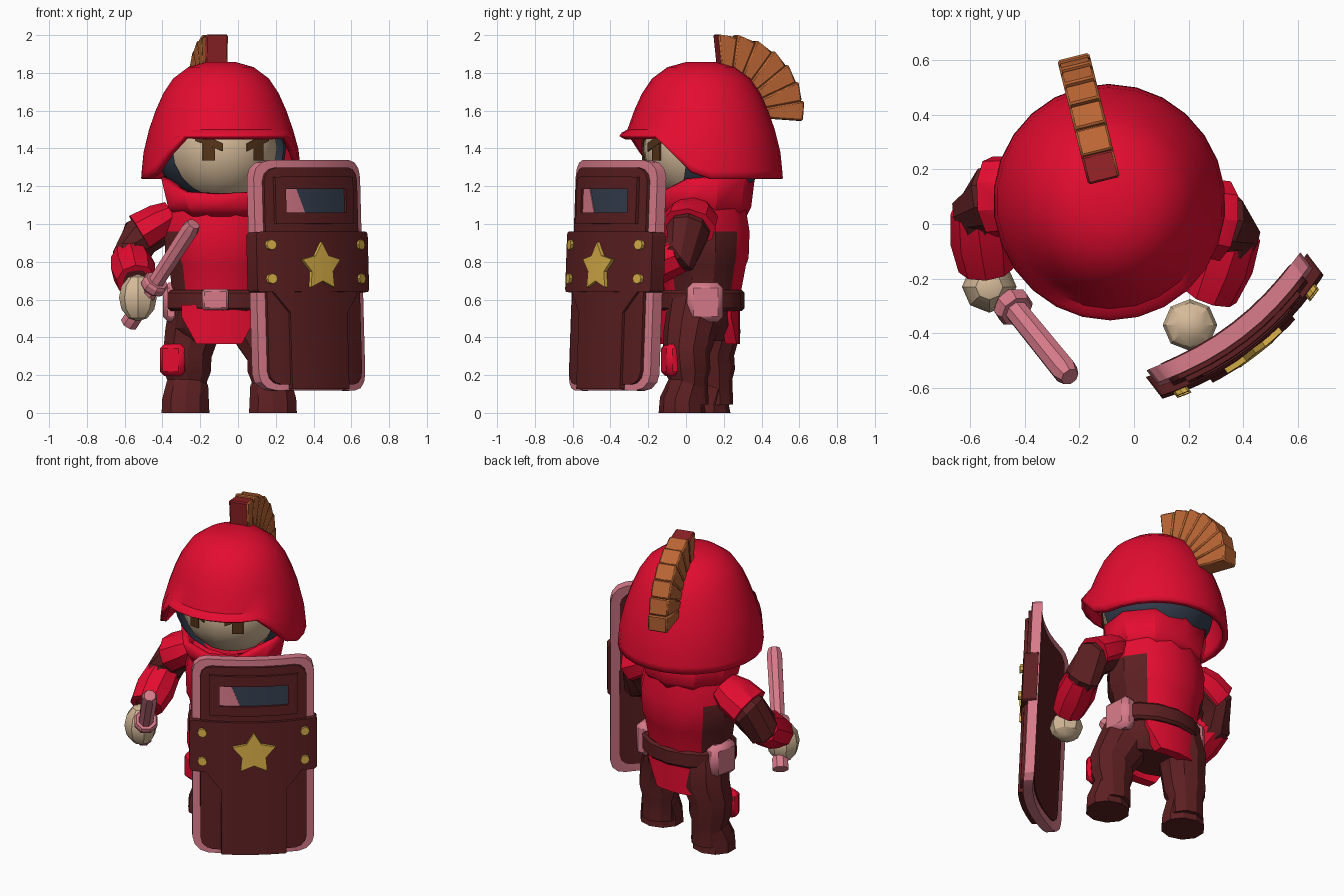
import bpy, bmesh
from math import sin, cos, pi, radians, atan2
from mathutils import Vector, Matrix

cube = bpy.data.objects.get("Cube")
if cube:
    bpy.data.objects.remove(cube, do_unlink=True)


def material(name, r, g, b):
    lin = [((c / 255 + 0.055) / 1.055) ** 2.4 for c in (r, g, b)] + [1.0]
    m = bpy.data.materials.new(name)
    m.use_nodes = True
    m.diffuse_color = lin
    m.node_tree.nodes["Principled BSDF"].inputs["Base Color"].default_value = lin
    return m


RED = material("red", 228, 12, 48)
MAROON = material("maroon", 92, 31, 33)
PINK = material("pink", 214, 122, 137)
SKIN = material("skin", 213, 186, 153)
NAVY = material("navy", 52, 62, 78)
ORANGE = material("orange", 187, 102, 52)
BRICK = material("brick_red", 144, 34, 38)
GOLD = material("gold", 217, 175, 72)
BROWN = material("eye_brown", 86, 52, 25)

parts = []


def finish(bm, name, mat, matrix=Matrix()):
    bm.transform(matrix)
    me = bpy.data.meshes.new(name)
    bm.to_mesh(me)
    bm.free()
    me.materials.append(mat)
    ob = bpy.data.objects.new(name, me)
    bpy.context.collection.objects.link(ob)
    parts.append(ob)
    return ob


def loft(name, sections, mat, n=10, caps=(True, True), warp=None, matrix=Matrix()):
    """Skin elliptical sections (x, y, z, rx, ry) strung along a path."""
    bm = bmesh.new()
    pts = [Vector(s[:3]) for s in sections]
    rings = []
    for i, s in enumerate(sections):
        d = (pts[min(i + 1, len(pts) - 1)] - pts[max(i - 1, 0)]).normalized()
        side = Vector((0, 1, 0)).cross(d).normalized()
        up = d.cross(side)
        rings.append([bm.verts.new(pts[i] + side * s[3] * cos(a) + up * s[-1] * sin(a))
                      for a in (2 * pi * (k + 0.5) / n for k in range(n))])
    for a, b in zip(rings, rings[1:]):
        for k in range(n):
            j = (k + 1) % n
            bm.faces.new((a[k], a[j], b[j], b[k]))
    if caps[0]:
        bm.faces.new(rings[0][::-1])
    if caps[1]:
        bm.faces.new(rings[-1])
    if warp:
        for v in bm.verts:
            warp(v.co)
    return finish(bm, name, mat, matrix)


def plate(name, outline, y0, y1, mat, matrix=Matrix(), bend=0.0):
    """Extrude an (x, z) outline from y0 to y1 and bend it backwards."""
    bm = bmesh.new()
    f = bm.faces.new([bm.verts.new((x, y0, z)) for x, z in outline])
    new = bmesh.ops.extrude_face_region(bm, geom=[f])["geom"]
    for v in new:
        if isinstance(v, bmesh.types.BMVert):
            v.co.y = y1
    bmesh.ops.recalc_face_normals(bm, faces=bm.faces)
    if bend:
        for k in range(-4, 5):
            bmesh.ops.bisect_plane(bm, geom=bm.verts[:] + bm.edges[:] + bm.faces[:],
                                   plane_co=(k * 0.08, 0, 0), plane_no=(1, 0, 0))
        for v in bm.verts:
            v.co.y += bend * v.co.x ** 2
    return finish(bm, name, mat, matrix)


def rect(x0, x1, z0, z1, c=0.0):
    if not c:
        return [(x0, z0), (x1, z0), (x1, z1), (x0, z1)]
    out = []
    for cx, cz, a0 in ((x1 - c, z0 + c, -90), (x1 - c, z1 - c, 0),
                       (x0 + c, z1 - c, 90), (x0 + c, z0 + c, 180)):
        out += [(cx + c * cos(radians(a0 + t)), cz + c * sin(radians(a0 + t))) for t in (0, 30, 60, 90)]
    return out


def bevel(ob, width):
    m = ob.modifiers.new("bevel", 'BEVEL')
    m.width, m.segments = width, 1
    return ob


def box(name, loc, size, turn, mat, width=0.02):
    bm = bmesh.new()
    bmesh.ops.create_cube(bm, size=1, matrix=Matrix.Diagonal((*size, 1)))
    return bevel(finish(bm, name, mat, Matrix.Translation(loc) @ Matrix.Rotation(radians(turn), 4, 'Z')), width)


def ball(name, loc, size, mat, segs=10, rings=7, turn=0.0, keep_behind=None):
    bm = bmesh.new()
    bmesh.ops.create_uvsphere(bm, u_segments=segs, v_segments=rings, radius=1,
                              matrix=Matrix.Diagonal((*size, 1)))
    if keep_behind is not None:
        bmesh.ops.bisect_plane(bm, geom=bm.verts[:] + bm.edges[:] + bm.faces[:],
                               plane_co=(0, keep_behind, 0), plane_no=(0, -1, 0), clear_outer=True)
    return finish(bm, name, mat, Matrix.Translation(loc) @ Matrix.Rotation(turn, 4, 'Z'))


# Head, hood and face
YAW = radians(14)
HEAD = Matrix.Translation((-0.09, 0.08, 0)) @ Matrix.Rotation(YAW, 4, 'Z')
ball("head", (-0.09, 0.08, 1.4), (0.3, 0.31, 0.29), SKIN, 16, 10, YAW)
ball("hood", (-0.09, 0.08, 1.4), (0.345, 0.345, 0.3), NAVY, 20, 12, YAW, -0.155)
for s, side in ((1, "left"), (-1, "right")):
    plate(side + "_brow", [(s * 0.065, 1.385), (s * 0.065, 1.425), (s * 0.19, 1.49), (s * 0.2, 1.44)],
          -0.317, -0.308, BROWN, HEAD, 1.7)
    plate(side + "_eye", rect(s * 0.135 - 0.03, s * 0.135 + 0.03, 1.335, 1.425), -0.314, -0.305, BROWN, HEAD, 1.7)


# Helmet with a raised front brim
def raise_brim(co):
    a = atan2(abs(co.x), -co.y)
    lift = min(1, max(0, (radians(74) - a) / radians(32)))
    co.z += lift * max(0, (1.5 - co.z) / 0.26) * 0.225


helmet = loft("helmet", [(0, 0, z, r, r * 1.02) for z, r in
                         ((1.24, 0.425), (1.28, 0.422), (1.38, 0.412), (1.5, 0.383), (1.6, 0.348),
                          (1.69, 0.308), (1.77, 0.255), (1.83, 0.175), (1.857, 0.08))],
              RED, 26, (False, True), raise_brim, HEAD)
helmet.modifiers.new("thickness", 'SOLIDIFY').thickness = 0.035

# Crest: a fan of wedges, with the leading one brick red on its front and top
CREST = HEAD @ Matrix.Rotation(pi / 2, 4, 'Z')
COUNT = 7
for i in range(COUNT):
    a, b = (radians(96 - 100 * k / COUNT) for k in (i, i + 1))
    fan = [(0.125 + r * cos(t), 1.575 + r * sin(t)) for r, t in ((0.2, a), (0.432, a), (0.418, b), (0.2, b))]
    wedge = plate("crest_wedge", fan, -0.06, 0.06, ORANGE, CREST)
    if i == 0:
        wedge.data.materials.append(BRICK)
        for f in wedge.data.polygons:
            f.material_index = int(abs(f.normal.dot(CREST.col[1].to_3d())) < 0.5)
    bevel(wedge, 0.008)

# Torso: red front and back panels, maroon flanks
torso = loft("vest", [(-0.09, 0.09, z, rx, ry) for z, rx, ry in
                      ((0.6, 0.26, 0.2), (0.78, 0.285, 0.235), (0.82, 0.305, 0.25),
                       (0.96, 0.31, 0.255), (1.08, 0.28, 0.235), (1.14, 0.22, 0.18))], RED, 12)
torso.data.materials.append(MAROON)
for f in torso.data.polygons:
    f.material_index = int(abs(f.normal.x) > 0.7 and f.center.z < 0.97)


def dip_front(co):
    if co.z > 1.15:
        co.z -= 0.1 * max(0, min(1, (0.03 - co.y) / 0.2))


collar = loft("collar", [(-0.09, 0.08, 1.04, 0.25, 0.24), (-0.09, 0.08, 1.09, 0.295, 0.265),
                         (-0.09, 0.08, 1.25, 0.33, 0.285)], RED, 10, (False, False), dip_front)
collar.modifiers.new("thickness", 'SOLIDIFY').thickness = 0.04

# Hips, belt, pouches and skirt tabs
loft("hips", [(-0.07, 0.08, 0.38, 0.2, 0.13), (-0.07, 0.08, 0.46, 0.27, 0.18), (-0.08, 0.08, 0.62, 0.27, 0.2)],
     MAROON, 12)
loft("belt", [(-0.08, 0.08, z, rx, rx - 0.07) for z, rx in
              ((0.54, 0.285), (0.555, 0.3), (0.635, 0.3), (0.65, 0.285))], MAROON, 14)
box("buckle", (-0.12, -0.155, 0.6), (0.14, 0.04, 0.11), 0, PINK, 0.012)
for x, y, turn in ((0.19, 0.1, 4), (-0.335, 0.125, -12)):
    box("belt_pouch", (x, y, 0.585), (0.1, 0.19, 0.21), turn, PINK, 0.03)
tab = [(-0.2, 0.57), (-0.2, 0.51), (-0.12, 0.365), (0.12, 0.365), (0.2, 0.51), (0.2, 0.57)]
for name, y, turn in (("front_tab", -0.14, 0), ("back_tab", 0.285, pi)):
    plate(name, tab, 0, 0.06, RED,
          Matrix.Translation((-0.1, y, 0)) @ Matrix.Rotation(turn, 4, 'Z'), 1.2)

# Legs, boots and knee pads: hip x, knee x, foot y, outward direction, pad offset
for side, hip, knee, y, out, pad in (("right", -0.22, -0.268, 0.13, -1, 0.075), ("left", 0.07, 0.175, 0.0, 1, 0.05)):
    loft(side + "_leg", [(hip, y * 0.5 + 0.05, 0.56, 0.15, 0.15), ((hip + knee) / 2, y + 0.02, 0.42, 0.15, 0.14),
                         (knee, y, 0.31, 0.135, 0.125), (knee, y + 0.01, 0.22, 0.13, 0.12),
                         (knee, y + 0.015, 0.17, 0.11, 0.1), (knee, y + 0.02, 0.04, 0.11, 0.1)], MAROON)
    loft(side + "_boot", [(knee + out * 0.01, y - 0.02, 0, 0.133, 0.125), (knee + out * 0.01, y - 0.02, 0.06, 0.13, 0.12),
                          (knee, y + 0.01, 0.15, 0.115, 0.105)], MAROON)
    box(side + "_knee_pad", (knee + out * pad, y - 0.08, 0.28), (0.14, 0.08, 0.17), out * 20, RED, 0.025)

# Arms: shoulder pad, sleeve, cuff and hand
arms = {"right": ((-0.35, 0.11, 1.03), (-0.52, 0.1, 0.93), (-0.57, 0.05, 0.82), (-0.54, -0.16, 0.7), (-0.53, -0.23, 0.61)),
        "left": ((0.16, 0.04, 1.05), (0.325, 0.01, 0.96), (0.365, -0.03, 0.845), (0.28, -0.26, 0.755), (0.205, -0.37, 0.715))}
for side, (shoulder, pad, elbow, wrist, hand) in arms.items():
    mid = [(a + b) / 2 for a, b in zip(elbow, wrist)]
    lift = Vector((0, 0, 0.02))
    loft(side + "_shoulder_pad", [(*(Vector(shoulder) + lift), 0.08, 0.11),
                                  (*(Vector(shoulder).lerp(Vector(pad), 0.4) + lift), 0.105, 0.145),
                                  (*(Vector(pad) + lift), 0.115, 0.15)], RED, 9)
    loft(side + "_sleeve", [(*shoulder, 0.1, 0.1), (*pad, 0.11, 0.12), (*elbow, 0.1, 0.11), (*wrist, 0.07, 0.07)],
         MAROON, 9)
    loft(side + "_cuff", [(*elbow, 0.105, 0.1), (*mid, 0.12, 0.115), (*wrist, 0.105, 0.095)], RED, 9)
    ball(side + "_hand", hand, (0.1, 0.095, 0.125 if side == "right" else 0.085), SKIN, 8, 6)

# Baton
BUTT, TIP = Vector((-0.575, -0.14, 0.475)), Vector((-0.235, -0.56, 1.0))
for name, spans in (("baton", ((0, 0.05), (0.08, 0.05), (0.1, 0.042), (0.95, 0.048), (1, 0.035))),
                    ("baton_guard", ((0.35, 0.062), (0.37, 0.072), (0.41, 0.072), (0.43, 0.062)))):
    loft(name, [(*BUTT.lerp(TIP, t), r, r) for t, r in spans], PINK, 8)

# Curved shield
SHIELD = (Matrix.Translation((0.412, -0.43, 0.73)) @ Matrix.Rotation(radians(37.5), 4, 'Z')
          @ Matrix.Rotation(radians(-2.5), 4, 'X') @ Matrix.Translation((0, 0, -0.73)))


def shield_part(name, outline, y0, y1, mat):
    return plate(name, outline, y0, y1, mat, SHIELD, 0.48)


shield_part("shield_rim", rect(-0.355, 0.355, 0.12, 1.34, 0.09), -0.005, 0.055, PINK)
shield_part("shield_face", rect(-0.31, 0.31, 0.15, 1.3, 0.07), -0.022, 0.01, MAROON)
shield_part("shield_back", rect(-0.3, 0.3, 0.17, 1.29, 0.07), 0.04, 0.062, MAROON)
shield_part("shield_band", rect(-0.372, 0.372, 0.64, 0.96, 0.02), -0.042, 0.045, MAROON)
shield_part("shield_lower_panel", [(-0.3, 0.66), (-0.19, 0.53), (-0.19, 0.125), (0.19, 0.125), (0.19, 0.53), (0.3, 0.66)],
            -0.036, 0, MAROON)
for outline in (rect(-0.26, 0.26, 1.185, 1.25), rect(-0.26, 0.26, 1.0, 1.06),
                rect(-0.26, -0.2, 1.06, 1.185), rect(0.2, 0.26, 1.06, 1.185)):
    shield_part("window_frame", outline, -0.04, 0, MAROON)
shield_part("window_glass", rect(-0.2, 0.2, 1.06, 1.185), -0.024, 0, NAVY)
shield_part("window_streak", [(-0.2, 1.06), (-0.08, 1.06), (-0.13, 1.185), (-0.2, 1.185)], -0.028, -0.022, PINK)
shield_part("star", [(r * sin(k * pi / 5), 0.77 + r * cos(k * pi / 5))
                     for k in range(10) for r in ((0.074 if k % 2 else 0.132),)], -0.062, -0.035, GOLD)
for x in (-0.3, 0.3):
    for z in (0.71, 0.89):
        shield_part("rivet", [(x + 0.027 * cos(k * pi / 4), z + 0.027 * sin(k * pi / 4)) for k in range(8)],
                    -0.06, -0.035, GOLD)

# Smooth shading with sharp edges kept
for ob in bpy.context.selected_objects:
    ob.select_set(False)
for ob in parts:
    ob.select_set(True)
bpy.context.view_layer.objects.active = parts[0]
bpy.ops.object.shade_smooth_by_angle(angle=radians(30))
